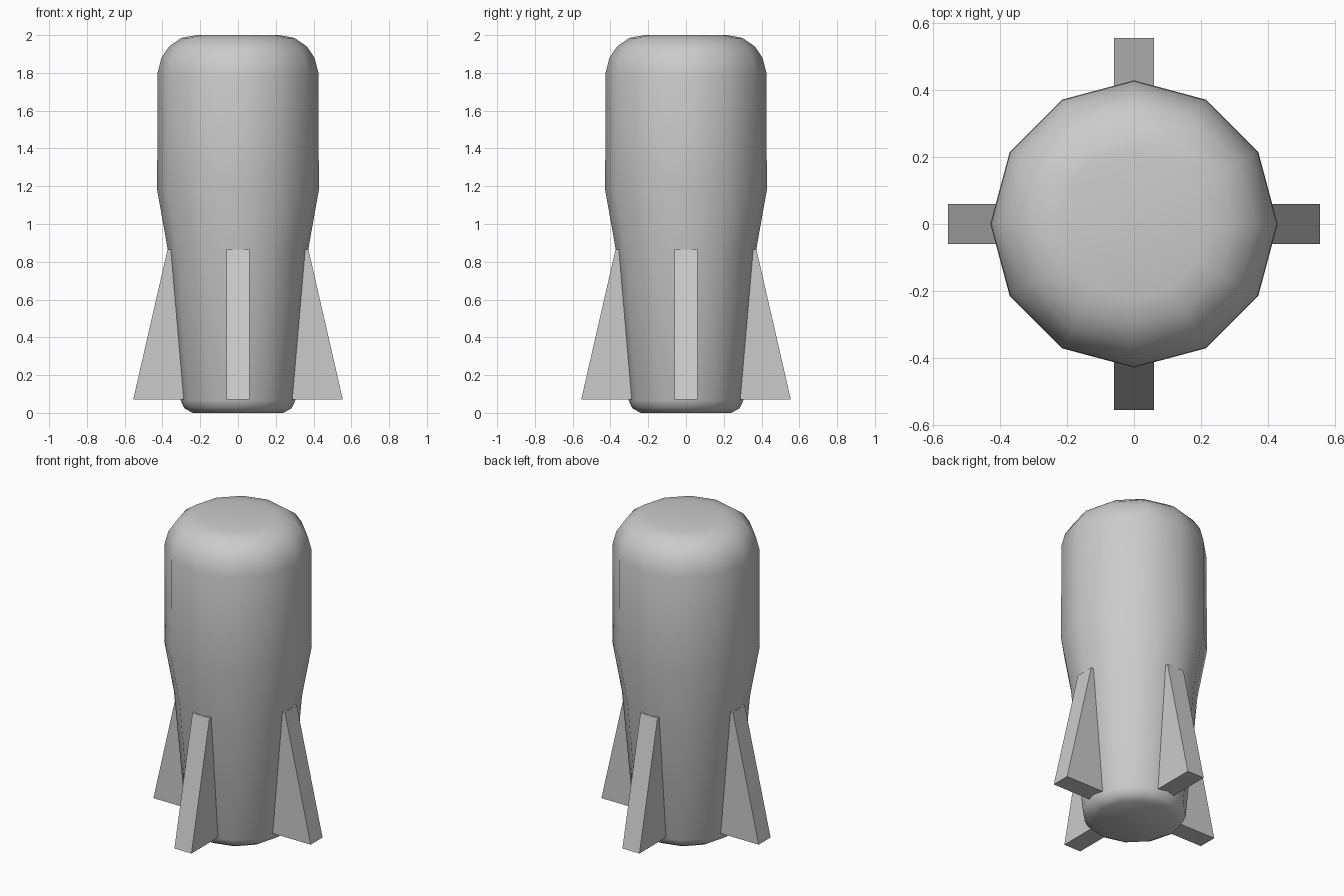
import bpy, bmesh
from math import cos, sin, pi, radians

if "Cube" in bpy.data.objects:
    bpy.data.objects.remove(bpy.data.objects["Cube"])


def make_object(name, bm):
    bmesh.ops.recalc_face_normals(bm, faces=bm.faces)
    mesh = bpy.data.meshes.new(name)
    bm.to_mesh(mesh)
    bm.free()
    ob = bpy.data.objects.new(name, mesh)
    bpy.context.collection.objects.link(ob)
    return ob


def lathe(name, profile, sides):
    """Closed surface of revolution from (radius, height) points."""
    bm = bmesh.new()
    rings = [[bm.verts.new((r * cos(2 * pi * i / sides), r * sin(2 * pi * i / sides), z))
              for i in range(sides)] for r, z in profile]
    for low, high in zip(rings, rings[1:]):
        for i in range(sides):
            j = (i + 1) % sides
            bm.faces.new((low[i], low[j], high[j], high[i]))
    bm.faces.new(rings[0])
    bm.faces.new(rings[-1])
    return make_object(name, bm)


def fin(name, outline, half_width, angle):
    """Side outline in (radius, height), extruded to a constant thickness."""
    bm = bmesh.new()
    a, b = [[bm.verts.new((r, y, z)) for r, z in outline] for y in (-half_width, half_width)]
    bm.faces.new(a)
    bm.faces.new(b)
    for i in range(len(a)):
        j = (i + 1) % len(a)
        bm.faces.new((a[i], a[j], b[j], b[i]))
    ob = make_object(name, bm)
    ob.rotation_euler.z = angle
    return ob


# Twelve-sided body: tapered tail, straight upper barrel, rounded ends
body = lathe("body", [(0.24, 0), (0.285, 0.025), (0.303, 0.065), (0.372, 0.865),
                      (0.428, 1.18), (0.426, 1.80), (0.405, 1.88), (0.365, 1.94),
                      (0.30, 1.985), (0.22, 2.0)], 12)
bpy.context.view_layer.objects.active = body
body.select_set(True)
bpy.ops.object.shade_smooth_by_angle(angle=radians(40))

# Four tapered fins, rooted slightly inside the body
for k in range(4):
    fin(f"fin_{k + 1}", [(0.27, 0.07), (0.555, 0.07), (0.373, 0.865), (0.335, 0.865)],
        0.06, k * pi / 2)
